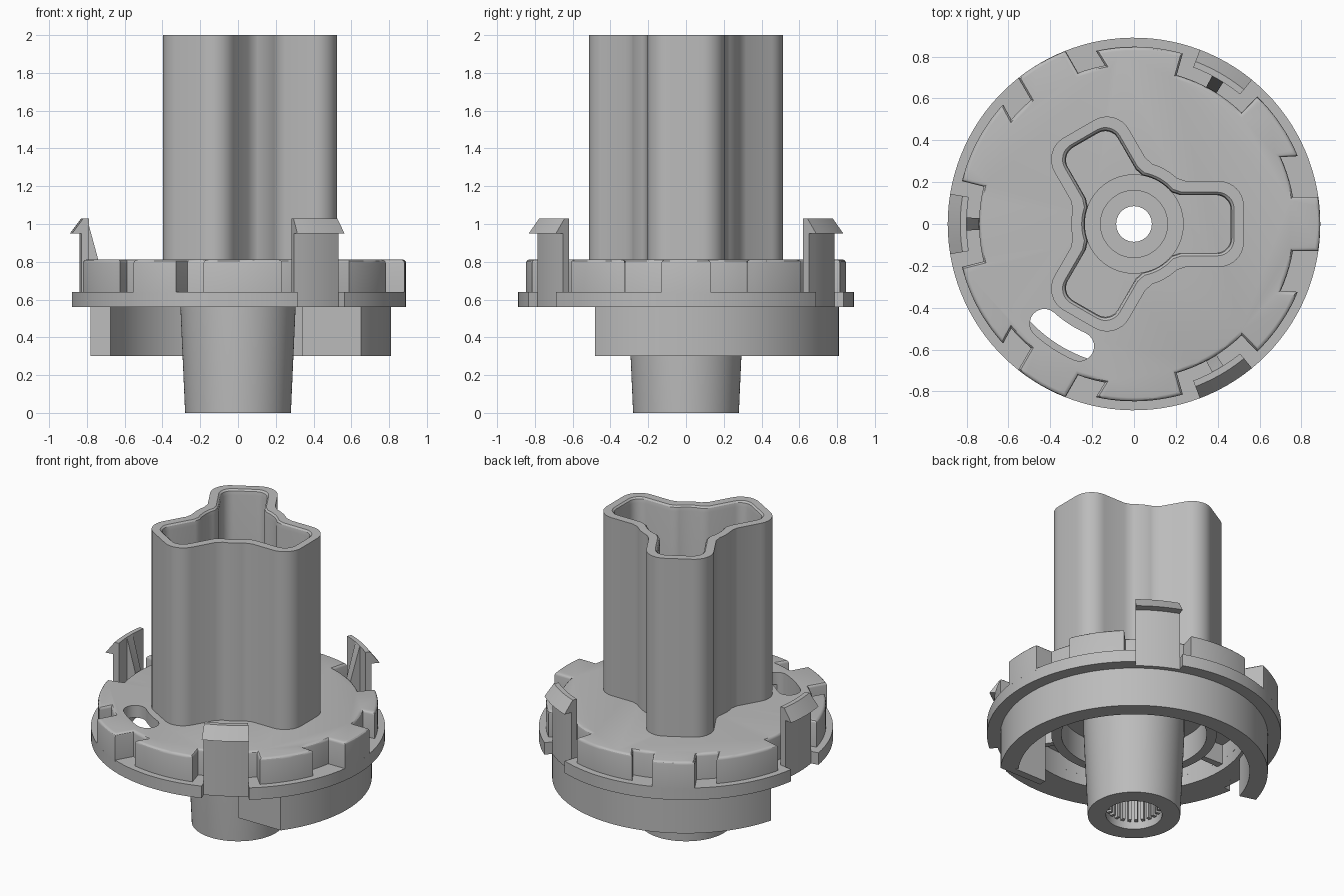
import bpy, bmesh
from math import sin, cos, radians, asin, degrees, pi

cube = bpy.data.objects.get("Cube")
if cube:
    bpy.data.objects.remove(cube)

grey = bpy.data.materials.new("plain grey")
grey.use_nodes = True
colour = (0.5, 0.5, 0.5, 1)
grey.diffuse_color = colour
grey.node_tree.nodes["Principled BSDF"].inputs["Base Color"].default_value = colour


def polar(r, deg):
    return r * cos(radians(deg)), r * sin(radians(deg))


def spread(a, b, n):
    return [a + (b - a) * i / n for i in range(n + 1)]


def loft(name, loops, closed=False, round_top=0.0, smooth=True):
    """Join matching cyclic loops; cap the ends or close the chain."""
    bm = bmesh.new()
    rows = [[bm.verts.new(p) for p in loop] for loop in loops]
    pairs = list(zip(rows, rows[1:])) + ([(rows[-1], rows[0])] if closed else [])
    for low, high in pairs:
        for i in range(len(low)):
            bm.faces.new((low[i - 1], low[i], high[i], high[i - 1]))
    if not closed:
        bm.faces.new(rows[0])
        bm.faces.new(rows[-1])
    bmesh.ops.recalc_face_normals(bm, faces=bm.faces)
    if round_top:
        top = set(rows[-1])
        edges = [e for e in bm.edges if e.verts[0] in top and e.verts[1] in top]
        bmesh.ops.bevel(bm, geom=edges, offset=round_top, segments=3,
                        profile=0.5, affect='EDGES')
    mesh = bpy.data.meshes.new(name)
    bm.to_mesh(mesh)
    bm.free()
    obj = bpy.data.objects.new(name, mesh)
    bpy.context.collection.objects.link(obj)
    mesh.materials.append(grey)
    if smooth:
        bpy.ops.object.select_all(action='DESELECT')
        obj.select_set(True)
        bpy.context.view_layer.objects.active = obj
        bpy.ops.object.shade_smooth_by_angle(angle=radians(30))
    return obj


def sweep(name, profile, start=0, end=360, **kw):
    """Turn an (r, z) profile around the z axis."""
    full = end - start >= 360
    angles = spread(start, end, max(4, int((end - start) / 3)))
    if full:
        angles.pop()
    loops = [[(*polar(r, a), z) for r, z in profile] for a in angles]
    return loft(name, loops, closed=full, **kw)


def ring(name, r0, r1, z0, z1, start=0, end=360):
    return sweep(name, [(r0, z0), (r1, z0), (r1, z1), (r0, z1)], start, end)


def at_height(outline, z):
    return [(x, y, z) for x, y in outline]


def cut(target, cutter):
    cutter.hide_render = True
    cutter.hide_set(True)
    mod = target.modifiers.new("cut", 'BOOLEAN')
    mod.operation = 'DIFFERENCE'
    mod.solver = 'EXACT'
    mod.object = cutter
    bpy.context.view_layer.objects.active = target
    bpy.ops.object.modifier_apply(modifier=mod.name)
    bpy.data.objects.remove(cutter)


def circle(r, n=96):
    return [polar(r, 360 * i / n) for i in range(n)]


# Three-armed hollow column
def three_arms(half, end, corner, bulge):
    meet = degrees(asin(half / bulge))
    side = [(end - corner + corner * cos(t), half - corner + corner * sin(t))
            for t in spread(0, pi / 2, 8)]
    side.append((bulge * cos(radians(meet)) + 0.03, half))
    side += [polar(bulge, a) for a in spread(meet + 4, 60, 4)]
    arm = [(x, -y) for x, y in reversed(side[:-1])] + side
    points = []
    for turn in (0, 120, 240):
        c, s = cos(radians(turn)), sin(radians(turn))
        points += [(x * c - y * s, x * s + y * c) for x, y in arm]
    return points


outer = three_arms(0.205, 0.525, 0.12, 0.30)
lip = three_arms(0.152, 0.478, 0.08, 0.25)
mid_lip = three_arms(0.143, 0.467, 0.075, 0.239)
inner = three_arms(0.138, 0.462, 0.07, 0.235)
loft("hollow_column", [at_height(outer, 0.80), at_height(outer, 2.0), at_height(lip, 2.0),
                       at_height(mid_lip, 1.99), at_height(inner, 1.965),
                       at_height(inner, 0.80)], closed=True)


# Notched plate: a key at each third, and a wide bay for each clip
outline = []


def arc(r, a, b):
    outline.extend(polar(r, t) for t in spread(a, b, max(2, int((b - a) / 2.5))))


for centre, before, after in ((0, 22.5, 22.5), (120, 17.6, 17.6), (240, 17.6, 17.6)):
    arc(0.74, centre - 74, centre - 46)
    arc(0.847, centre - 46, centre - before)
    arc(0.77, centre - before - 2, centre - 9.7)
    arc(0.89, centre - 8.4, centre + 8.4)
    arc(0.77, centre + 9.7, centre + after + 2)
    following = 22.5 if centre == 240 else 17.6
    arc(0.847, centre + after, centre + 46)

plate = loft("notched_plate", [at_height(outline, 0.63), at_height(outline, 0.812)],
             round_top=0.018, smooth=False)
cut(plate, loft("recess_cutter", [at_height(circle(0.68), 0.5), at_height(circle(0.68), 0.73)]))
cut(plate, loft("bore_cutter", [at_height(circle(0.235), 0.5), at_height(circle(0.235), 0.95)]))

# Curved slot through the plate
slot = [polar(0.71, a) for a in spread(228, 246, 8)]
for centre, first in ((246, 246), (228, 408)):
    x, y = polar(0.64, centre)
    slot += [(x + dx, y + dy) for dx, dy in
             (polar(0.07, first + t) for t in spread(0, 180, 10)[1:-1])]
    if centre == 246:
        slot += [polar(0.57, a) for a in spread(246, 228, 8)]
cut(plate, loft("slot_cutter", [at_height(slot, 0.5), at_height(slot, 0.95)]))
plate.select_set(True)
bpy.context.view_layer.objects.active = plate
bpy.ops.object.shade_smooth_by_angle(angle=radians(30))

# Flange with a gap at each clip, then the clips with their ribs
ring("flange_inner_ring", 0.68, 0.80, 0.56, 0.64)
hook = [(0.80, 0.56), (0.84, 0.56), (0.84, 0.95), (0.89, 0.95), (0.83, 1.03), (0.80, 1.03)]
for i, a in enumerate((60, 180, 300)):
    ring(f"flange_{i}", 0.79, 0.89, 0.56, 0.64, a + 9.3, a + 110.7)
    sweep(f"clip_{i}", hook, a - 9.3, a + 9.3)
    half = 2.2
    sweep(f"clip_rib_{i}", [(0.73, 0.60), (0.81, 0.60), (0.81, 1.03), (0.80, 1.03),
                            (0.74, 0.81)], a - half, a + half)

# Skirt below, open towards the front, closed by a straight wall at one end
ring("skirt", 0.70, 0.81, 0.30, 0.57, -36.4, 164.4)
wall = [(0.34, -0.48), (0.65, -0.48), (0.65, -0.43), (0.34, -0.43)]
loft("skirt_end_wall", [at_height(wall, 0.30), at_height(wall, 0.75)])

# Underside ring and ribs
ring("underside_ring", 0.44, 0.50, 0.56, 0.75)
for i, a in enumerate((0, 60, 120, 180, 300)):
    ring(f"underside_rib_{i}", 0.48, 0.70, 0.60, 0.75, a - 2, a + 2)

# Tapered post with a stepped bore and a splined socket
sweep("tapered_post", [(0.28, 0), (0.305, 0.56), (0.305, 0.78), (0.235, 0.78),
                       (0.235, 0.50), (0.16, 0.50), (0.16, 0.42), (0.085, 0.42),
                       (0.085, 0.30), (0.17, 0.30), (0.17, 0)])
for i in range(24):
    ring(f"spline_tooth_{i}", 0.143, 0.175, 0.05, 0.31, 15 * i - 3.5, 15 * i + 3.5)
